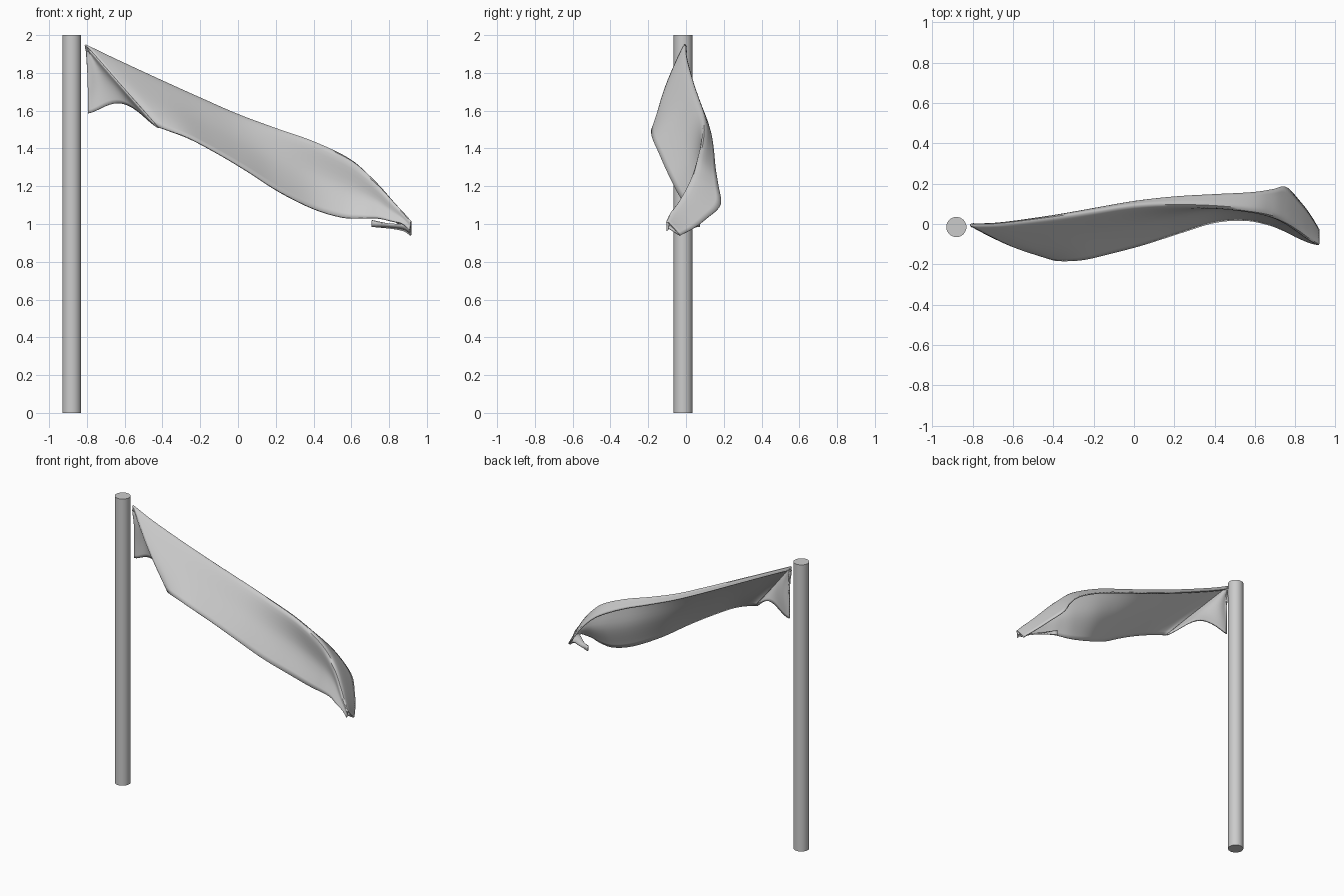
import bpy
import bmesh
import math
from mathutils import Vector

cube = bpy.data.objects.get("Cube")
if cube:
    bpy.data.objects.remove(cube, do_unlink=True)

grey = bpy.data.materials.new("light_grey")
grey.use_nodes = True
grey.diffuse_color = (0.6, 0.6, 0.6, 1)
grey.node_tree.nodes["Principled BSDF"].inputs["Base Color"].default_value = (0.6, 0.6, 0.6, 1)


def spline(points, steps):
    """Smooth curve through the points, sampled evenly in each span."""
    pts = [2 * points[0] - points[1]] + points + [2 * points[-1] - points[-2]]
    out = []
    for a, b, c, d in zip(pts, pts[1:], pts[2:], pts[3:]):
        for k in range(steps):
            t = k / steps
            out.append(0.5 * (2 * b + (c - a) * t + (2 * a - 5 * b + 4 * c - d) * t ** 2
                              + (3 * b - a - 3 * c + d) * t ** 3))
    return out + [points[-1]]


def finish(obj, angle):
    obj.data.materials.append(grey)
    bpy.ops.object.select_all(action="DESELECT")
    obj.select_set(True)
    bpy.context.view_layer.objects.active = obj
    bpy.ops.object.shade_smooth_by_angle(angle=math.radians(angle))


def cloth(name, columns):
    """Thin sheet skinned over columns of equal point count."""
    bm = bmesh.new()
    grid = [[bm.verts.new(p) for p in col] for col in columns]
    for left, right in zip(grid, grid[1:]):
        for i in range(len(left) - 1):
            bm.faces.new((left[i], left[i + 1], right[i + 1], right[i]))
    bmesh.ops.remove_doubles(bm, verts=bm.verts, dist=0.0005)
    bmesh.ops.recalc_face_normals(bm, faces=bm.faces)
    mesh = bpy.data.meshes.new(name)
    bm.to_mesh(mesh)
    bm.free()
    obj = bpy.data.objects.new(name, mesh)
    bpy.context.collection.objects.link(obj)
    finish(obj, 50)
    solid = obj.modifiers.new("thickness", "SOLIDIFY")
    solid.thickness = 0.01
    solid.offset = 0
    return obj


# Pole
bpy.ops.mesh.primitive_cylinder_add(vertices=32, radius=0.05, depth=2, location=(-0.88, -0.015, 1))
pole = bpy.context.object
pole.name = "pole"
finish(pole, 40)

# Flag sections: top x, back edge y, z, crest y, z, bottom x, y, z, backward sag
sections = [
    (-.795, -.003, 1.92, -.015, 1.935, -.42, -.17, 1.51, -.015),
    (-.65, .005, 1.85, -.01, 1.865, -.37, -.18, 1.495, -.01),
    (-.4, .04, 1.73, .02, 1.75, -.25, -.175, 1.45, 0),
    (-.2, .075, 1.635, .05, 1.66, -.1, -.14, 1.37, .005),
    (0, .11, 1.545, .08, 1.572, .05, -.1, 1.28, .01),
    (.2, .133, 1.465, .09, 1.497, .22, -.045, 1.17, .02),
    (.4, .145, 1.385, .085, 1.427, .4, .01, 1.08, .03),
    (.58, .155, 1.29, .065, 1.343, .55, .02, 1.035, .03),
    (.68, .17, 1.2, .045, 1.265, .66, 0, 1.03, .025),
    (.75, .182, 1.1, .02, 1.195, .74, -.03, 1.03, .015),
    (.82, .11, 1.03, -.025, 1.115, .81, -.065, 1.015, .005),
    (.87, .045, .98, -.065, 1.06, .87, -.09, 1, 0),
    (.915, -.03, .94, -.095, 1.01, .91, -.1, .965, 0),
]
profiles = []
for x, back_y, back_z, crest_y, crest_z, low_x, low_y, low_z, sag in sections:
    crest, low = Vector((x, crest_y, crest_z)), Vector((low_x, low_y, low_z))
    middle = (crest + low) / 2 + Vector((0, sag, 0))
    profiles.append([Vector((x, back_y, back_z)), crest, middle, low])
rails = [spline(list(rail), 6) for rail in zip(*profiles)]
columns = [spline(list(points), 6) for points in zip(*rails)]
cloth("flag_sheet", columns)

# Crumpled corner joining the slanted edge of the sheet to the pole side
edge = columns[0]
corner = []
for j in range(17):
    s = j / 16
    col = []
    for i, p in enumerate(edge):
        t = i / (len(edge) - 1)
        hoist = Vector((-.795, -.005, 1.92 - .335 * t))
        q = hoist.lerp(p, s)
        arch = math.sin(math.pi * s)
        q.y = hoist.y + (p.y - hoist.y) * s ** 2 + .008 * arch * math.sin(9 * t + 6 * s)
        q.z += .09 * t * arch ** 1.3
        col.append(q)
    corner.append(col)
cloth("hoist_corner", corner)

# Tail of the free end, curling back underneath the sheet
upper = [Vector(p) for p in ((.91, -.1, .985), (.87, -.075, .995), (.79, 0, 1), (.71, .07, 1.02))]
lower = [Vector(p) for p in ((.915, -.03, .94), (.88, -.02, .965), (.8, .03, .98), (.71, .07, .985))]
cloth("curled_tail", list(zip(spline(upper, 5), spline(lower, 5))))
